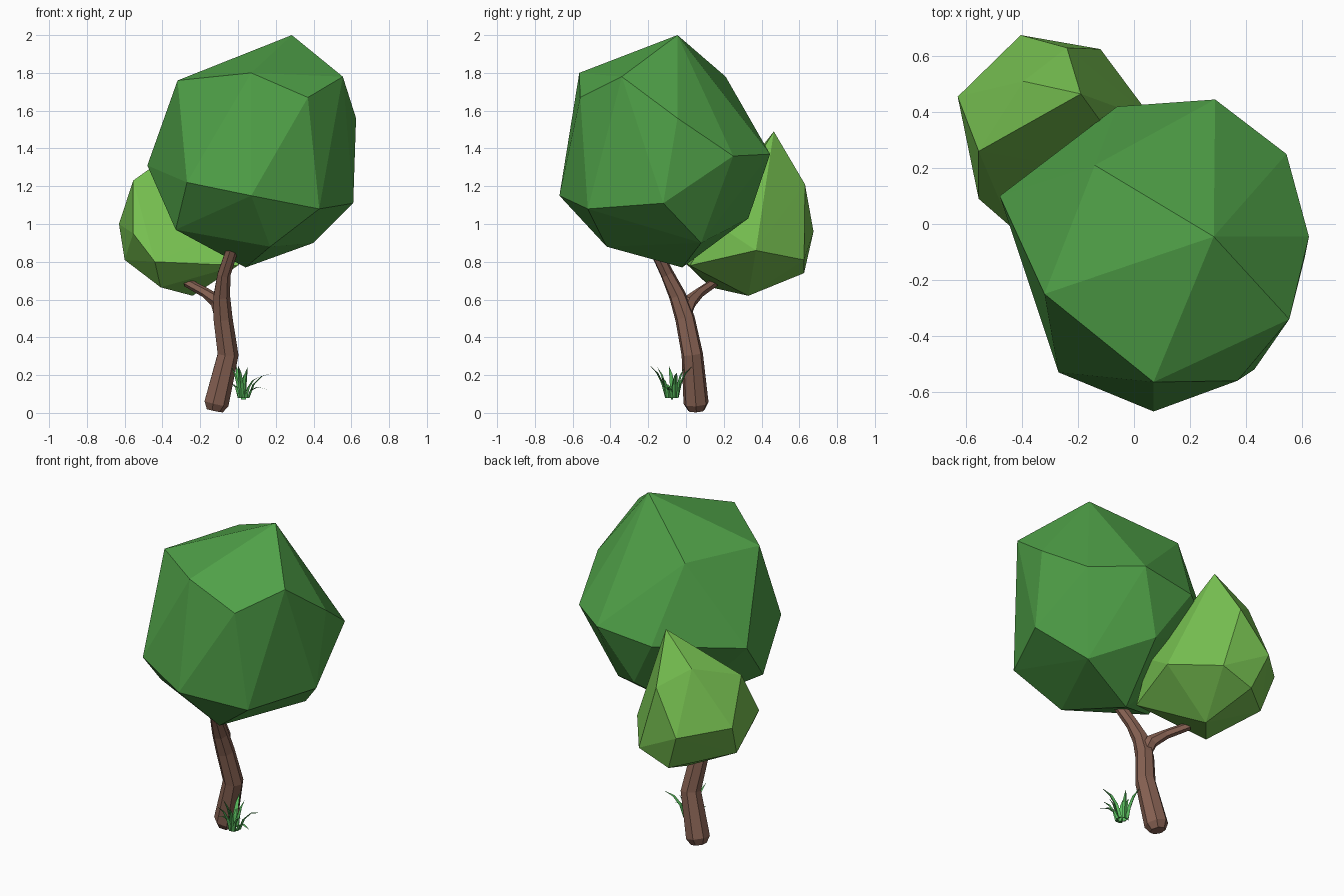
import bpy, bmesh
from math import cos, sin, pi
from mathutils import Vector

if "Cube" in bpy.data.objects:
    bpy.data.objects.remove(bpy.data.objects["Cube"])


def finish(bm, name, colour):
    bmesh.ops.recalc_face_normals(bm, faces=bm.faces)
    me = bpy.data.meshes.new(name)
    bm.to_mesh(me)
    bm.free()
    ob = bpy.data.objects.new(name, me)
    bpy.context.collection.objects.link(ob)
    mat = bpy.data.materials.get(name) or bpy.data.materials.new(name)
    mat.diffuse_color = (*colour, 1)
    mat.use_nodes = True
    mat.node_tree.nodes["Principled BSDF"].inputs["Base Color"].default_value = mat.diffuse_color
    me.materials.append(mat)
    return ob


def hull(name, points, colour):
    bm = bmesh.new()
    for p in points:
        bm.verts.new(p)
    res = bmesh.ops.convex_hull(bm, input=bm.verts)
    loose = [v for v in bm.verts if not v.link_faces]
    bmesh.ops.delete(bm, geom=loose, context='VERTS')
    return finish(bm, name, colour)


def tube(bm, path, sides):
    """path: list of (x, y, z, radius); rings follow the path direction"""
    pts = [Vector(p[:3]) for p in path]
    rings = []
    for i, p in enumerate(pts):
        t = (pts[min(i + 1, len(pts) - 1)] - pts[max(i - 1, 0)]).normalized()
        u = Vector((0, 1, 0)).cross(t).normalized()
        v = t.cross(u)
        r = path[i][3]
        rings.append([bm.verts.new(p + r * (u * cos(2 * pi * k / sides) + v * sin(2 * pi * k / sides)))
                      for k in range(sides)])
    for a, b in zip(rings, rings[1:]):
        for k in range(sides):
            n = (k + 1) % sides
            bm.faces.new((a[k], a[n], b[n], b[k]))
    bm.faces.new(rings[0])
    bm.faces.new(rings[-1])


# Large dark crown: faceted convex boulder shape
hull("large_crown", [
    (.285, -.045, 2.0), (.07, -.565, 1.80), (.37, -.56, 1.67), (.555, -.34, 1.78),
    (.625, -.045, 1.56), (.61, -.12, 1.11), (.545, .25, 1.36), (.29, .445, 1.37),
    (-.06, .42, 1.33), (-.14, .21, 1.78), (-.32, -.25, 1.76), (-.48, .10, 1.31),
    (.07, -.67, 1.15), (-.27, -.53, 1.22), (.43, -.52, 1.08), (.17, -.42, .88),
    (-.33, -.27, .97), (.04, -.02, .77), (.40, .08, .90), (.12, .33, 1.03),
], (.08, .36, .065))

# Small light crown behind
hull("small_crown", [
    (-.19, .465, 1.49), (-.395, .51, 1.32), (-.555, .26, 1.23), (-.63, .455, 1.0),
    (-.405, .675, .96), (-.24, .63, 1.21), (-.12, .625, .81), (.07, .37, .86),
    (-.60, .37, .81), (-.555, .09, .95), (-.44, -.01, .80), (-.41, .13, .665),
    (-.24, .33, .62), (-.32, .625, .74), (0, .02, .78), (.03, .16, 1.0),
], (.18, .52, .08))

# Trunk and side branch
BARK = (.24, .12, .085)
bm = bmesh.new()
tube(bm, [(-.125, .055, .012, .045), (-.117, .053, .05, .068), (-.055, .033, .31, .058),
          (-.082, -.005, .50, .053), (-.088, -.045, .62, .046),
          (-.075, -.10, .735, .036), (-.03, -.165, .87, .033)], 7)
finish(bm, "trunk", BARK)
bm = bmesh.new()
tube(bm, [(-.085, -.015, .51, .040), (-.11, .02, .59, .038),
          (-.17, .07, .635, .027), (-.27, .15, .69, .024)], 6)
finish(bm, "branch", BARK)

# Grass tuft: folded, tapering blades that curve outwards
def blade(bm, base, tip, width, bend):
    base, tip = Vector(base), Vector(tip)
    out = Vector((tip.x - base.x, tip.y - base.y, 0)).normalized()
    side = Vector((-out.y, out.x, 0))
    prev = None
    for i in range(4):
        t = i / 3
        p = base.lerp(tip, t) + (Vector((0, 0, 1)) - out * .6) * bend * 4 * t * (1 - t)
        w = width * (1, .95, .7, .08)[i]
        row = [bm.verts.new(q) for q in (p - side * w, p + out * w * .8, p + side * w)]
        if prev:
            for k in range(3):
                n = (k + 1) % 3
                bm.faces.new((prev[k], prev[n], row[n], row[k]))
        else:
            bm.faces.new(row)
        prev = row
    bm.faces.new(prev)


bm = bmesh.new()
for base, tip, w, bend in [
    ((.05, -.06, .08), (.18, -.05, .21), .013, .03),
    ((.05, -.08, .08), (.15, -.11, .125), .012, .03),
    ((.04, -.10, .08), (.11, -.13, .19), .012, .02),
    ((.02, -.10, .08), (.00, -.19, .25), .014, .02),
    ((.03, -.10, .08), (.05, -.15, .24), .013, .015),
    ((.01, -.07, .08), (-.035, -.09, .245), .014, .015),
    ((.01, -.05, .08), (-.01, .03, .245), .014, .02),
    ((.03, -.05, .08), (.05, -.01, .235), .013, .015),
    ((.00, -.08, .10), (-.05, -.12, .15), .011, .02),
    ((.03, -.08, .07), (.03, -.06, .20), .013, .01),
]:
    blade(bm, base, tip, w, bend)
finish(bm, "grass_tuft", (.10, .50, .11))
